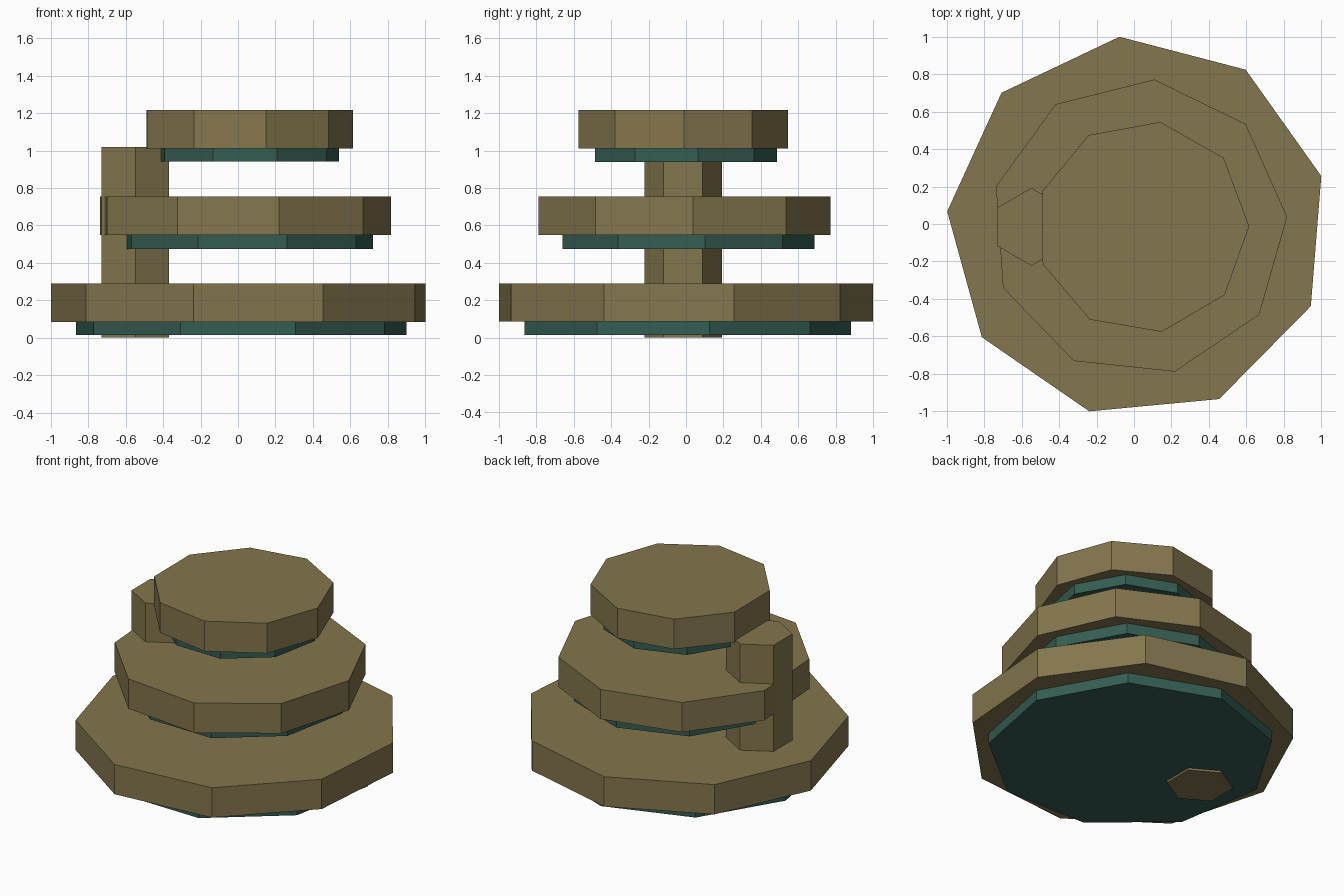
import bpy, bmesh
from math import cos, sin, radians

if "Cube" in bpy.data.objects:
    bpy.data.objects.remove(bpy.data.objects["Cube"])


def material(name, color):
    m = bpy.data.materials.new(name)
    m.diffuse_color = (*color, 1)
    m.use_nodes = True
    m.node_tree.nodes["Principled BSDF"].inputs["Base Color"].default_value = m.diffuse_color
    return m


tan = material("tan", (0.23, 0.18, 0.075))
teal = material("teal", (0.035, 0.11, 0.085))


def prism(name, sides, radius, angle, centre, z0, z1, mat):
    """Flat-sided upright prism, first corner at the given angle in degrees."""
    bm = bmesh.new()
    ring = [bm.verts.new((centre[0] + radius * cos(radians(angle + 360 * i / sides)),
                          centre[1] + radius * sin(radians(angle + 360 * i / sides)), z0))
            for i in range(sides)]
    base = bm.faces.new(ring)
    ext = bmesh.ops.extrude_face_region(bm, geom=[base], use_keep_orig=True)
    for v in ext["geom"]:
        if isinstance(v, bmesh.types.BMVert):
            v.co.z = z1
    bmesh.ops.recalc_face_normals(bm, faces=bm.faces)
    mesh = bpy.data.meshes.new(name)
    bm.to_mesh(mesh)
    bm.free()
    mesh.materials.append(mat)
    obj = bpy.data.objects.new(name, mesh)
    bpy.context.collection.objects.link(obj)
    return obj


# Three stacked nine-sided shelves, each with a thinner underside plate
tiers = [
    # name, radius, angle, centre, plate radius, plate centre, z bottom / seam / top
    ("lower", 1.019, 15.4, (0.018, -0.0145), 0.897, (0.014, -0.015), 0.014, 0.085, 0.29),
    ("middle", 0.794, 4.0, (0.026, -0.018), 0.693, (0.036, -0.006), 0.475, 0.549, 0.754),
    ("upper", 0.569, 0.4, (0.046, -0.016), 0.500, (0.045, -0.014), 0.940, 1.010, 1.217),
]
for name, r, a, c, pr, pc, z0, z1, z2 in tiers:
    prism(name + "_shelf", 9, r, a, c, z1, z2, tan)
    prism(name + "_underside", 9, pr, 9, pc, z0, z1, teal)

# Six-sided stem joining the shelves
prism("stem", 6, 0.208, 30, (-0.548, -0.015), 0.0, 1.02, tan)
